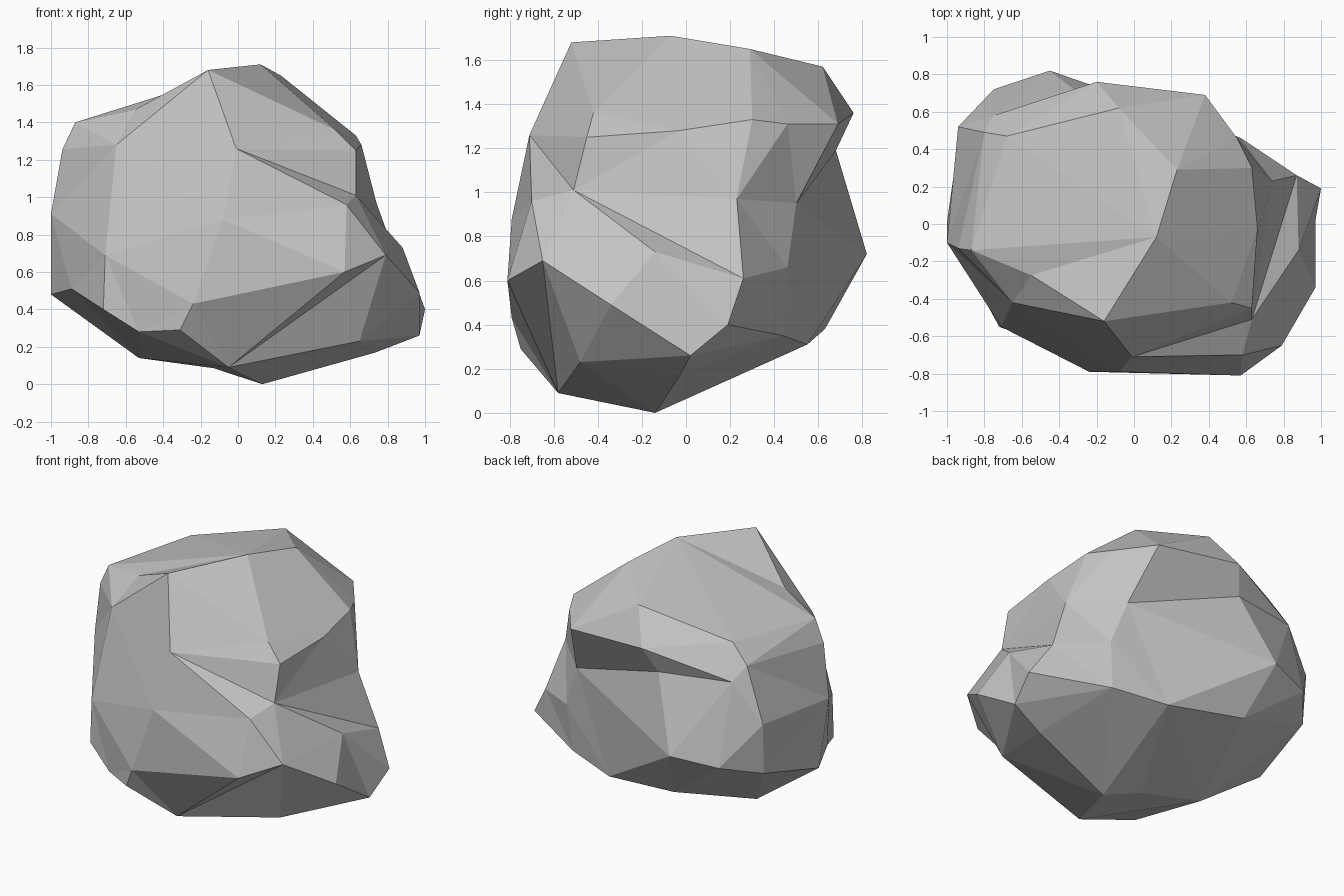
import bpy, bmesh
from mathutils import Vector

if "Cube" in bpy.data.objects:
    bpy.data.objects.remove(bpy.data.objects["Cube"])

# Corner points of the boulder, from crown to base
CORNERS = [
    # crown
    (-.16, -.52, 1.68), (.12, -.07, 1.71), (.23, .29, 1.65), (-.08, .62, 1.57),
    (-.87, -.14, 1.40), (-.68, .47, 1.42),
    # shoulder, with the front step and the back ledge
    (-.20, .76, 1.36), (.38, .69, 1.31), (.55, .46, 1.31), (.63, .30, 1.33),
    (.66, -.03, 1.28), (.52, -.42, 1.36), (.63, -.45, 1.25), (-.80, .49, 1.30),
    (.63, -.51, 1.01), (-.01, -.71, 1.26), (-.65, -.42, 1.28),
    (-.75, .58, 1.21), (-.27, .68, 1.19),
    # waist
    (.58, -.70, .96), (-.08, -.79, .88), (-1, -.10, .91), (-.94, .52, .95),
    (.47, .50, .95), (.74, .23, .97), (.88, -.14, .73), (.79, -.65, .69),
    (.57, -.81, .60), (-.71, -.55, .69), (-.45, .82, .72), (-.75, .72, .68),
    (.57, .46, .66), (.87, .26, .61), (-.93, .50, .61), (.97, -.34, .49),
    (1, .19, .40),
    # base
    (-.24, -.79, .43), (-.72, -.55, .40), (-.89, -.24, .51), (-1, .01, .48),
    (.54, .44, .35), (-.31, -.75, .29), (-.53, -.62, .28), (-.05, -.58, .09),
    (.65, -.48, .23), (.97, .02, .26), (.13, -.14, 0), (-.53, 0, .14),
    (.19, .55, .31), (-.35, .63, .38),
]
# Ridges and folds that must run between two given corners
CREASES = [(15, 12), (15, 14), (43, 27), (43, 26), (6, 17), (8, 24), (18, 23),
           (10, 14), (14, 24), (14, 32)]
# Chips and bumps along an edge: two corners, place along it, push outward
CHIPS = [(0, 4, .6, -.06), (4, 21, .32, .03), (45, 46, .3, .02),
         (46, 47, .4, -.03)]
CENTRE = Vector((0, 0, .8))


def crease(bm, a, b):
    """Turn the edge lying across a and b so that it joins them."""
    for e in bm.edges:
        if len(e.link_faces) == 2:
            tips = {v for f in e.link_faces for v in f.verts} - set(e.verts)
            if tips == {a, b}:
                bmesh.utils.edge_rotate(e, True)
                return


def chip(bm, a, b, place, push):
    """Split the edge from a to b and move the new corner in or out."""
    edge = bm.edges.get((a, b))
    if edge is None:
        return
    tips = {v for f in edge.link_faces for v in f.verts} - {a, b}
    new = bmesh.utils.edge_split(edge, a, place)[1]
    for tip in tips:
        bmesh.ops.connect_verts(bm, verts=[new, tip])
    new.co = a.co.lerp(b.co, place)
    new.co += (new.co - CENTRE).normalized() * push


# Wrap a skin over the corner directions, then pull each corner to its place
bm = bmesh.new()
verts = [bm.verts.new((Vector(c) - CENTRE).normalized()) for c in CORNERS]
bmesh.ops.convex_hull(bm, input=verts)
for i, j in CREASES:
    crease(bm, verts[i], verts[j])
for v, c in zip(verts, CORNERS):
    v.co = c
for i, j, place, push in CHIPS:
    chip(bm, verts[i], verts[j], place, push)
bmesh.ops.recalc_face_normals(bm, faces=bm.faces)

# Boulder object with flat facets
mesh = bpy.data.meshes.new("boulder")
bm.to_mesh(mesh)
bm.free()
stone = bpy.data.materials.new("grey stone")
stone.diffuse_color = (.55, .55, .55, 1)
stone.use_nodes = True
stone.node_tree.nodes["Principled BSDF"].inputs["Base Color"].default_value = stone.diffuse_color
mesh.materials.append(stone)
boulder = bpy.data.objects.new("boulder", mesh)
bpy.context.collection.objects.link(boulder)
